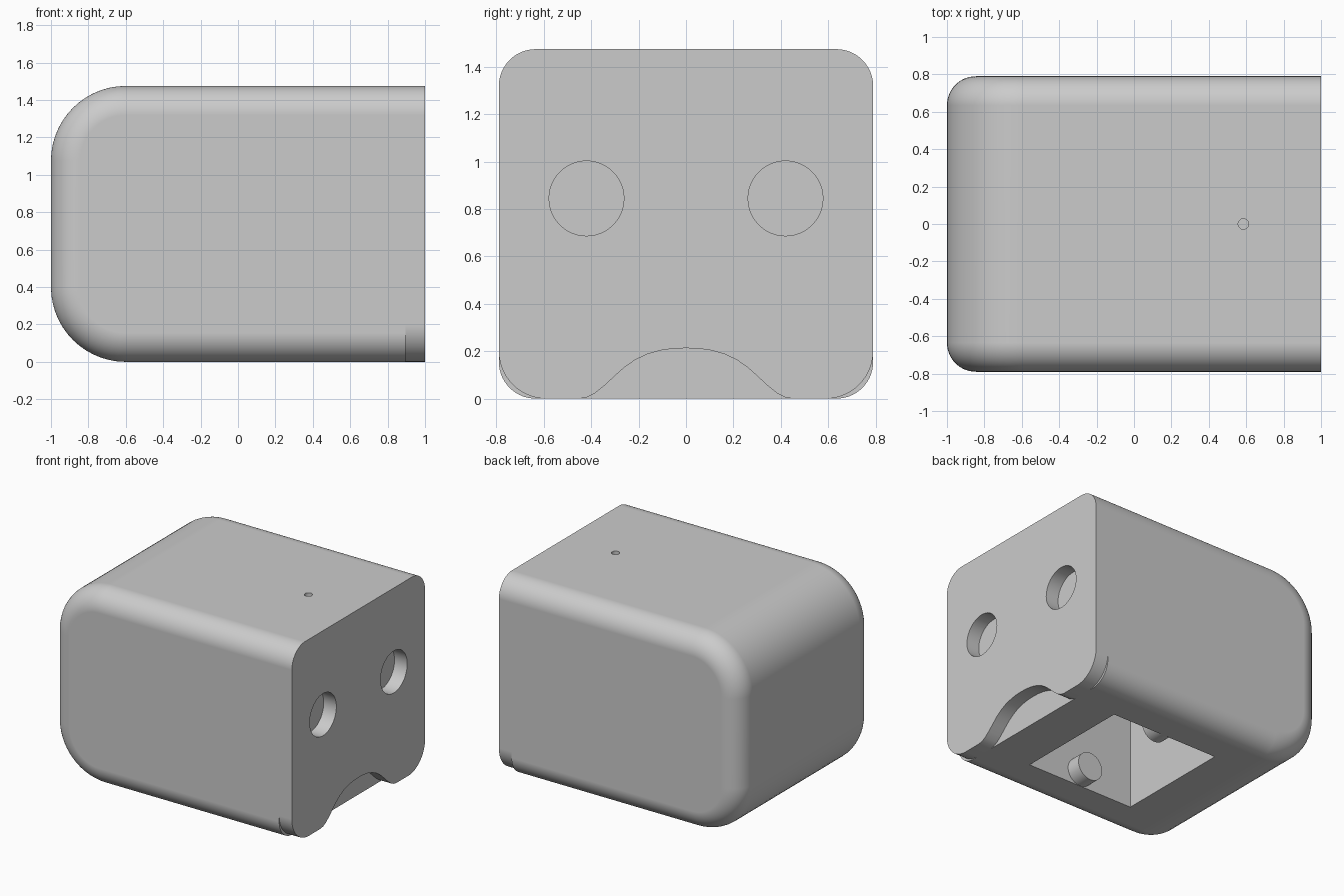
import bpy, bmesh
from math import sin, cos, pi
from mathutils import Matrix

cube = bpy.data.objects.get("Cube")
if cube:
    bpy.data.objects.remove(cube, do_unlink=True)

HALF_W, HEIGHT = 0.79, 1.475
SEAM, EDGE_R, END_R = 0.895, 0.155, 0.4
POCKET_X, POCKET = 0.105, 0.895
STEPS = 14

grey = bpy.data.materials.new("matte grey")
grey.use_nodes = True
tone = (0.6, 0.6, 0.6, 1)
grey.diffuse_color = tone
grey.node_tree.nodes["Principled BSDF"].inputs["Base Color"].default_value = tone


def finish(bm, name):
    bmesh.ops.recalc_face_normals(bm, faces=bm.faces)
    mesh = bpy.data.meshes.new(name)
    bm.to_mesh(mesh)
    bm.free()
    mesh.materials.append(grey)
    ob = bpy.data.objects.new(name, mesh)
    bpy.context.collection.objects.link(ob)
    return ob


def loft(rings, name):
    """Skin a stack of equal rings and cap both ends."""
    bm = bmesh.new()
    loops = [[bm.verts.new(p) for p in ring] for ring in rings]
    for a, b in zip(loops, loops[1:]):
        for i in range(len(a)):
            j = (i + 1) % len(a)
            bm.faces.new((a[i], a[j], b[j], b[i]))
    bm.faces.new(loops[0])
    bm.faces.new(loops[-1])
    return finish(bm, name)


def arc(cu, cv, r, start):
    """Quarter arc, counter-clockwise."""
    return [(cu + r * cos(start + pi / 2 * i / STEPS),
             cv + r * sin(start + pi / 2 * i / STEPS)) for i in range(STEPS + 1)]


def cylinder(name, r, depth, centre, axis):
    turn = {"x": Matrix.Rotation(pi / 2, 4, "Y"),
            "y": Matrix.Rotation(pi / 2, 4, "X"), "z": Matrix()}[axis]
    bm = bmesh.new()
    bmesh.ops.create_cone(bm, cap_ends=True, segments=48, radius1=r, radius2=r,
                          depth=depth, matrix=Matrix.Translation(centre) @ turn)
    return finish(bm, name)


def box(name, size, centre):
    bm = bmesh.new()
    bmesh.ops.create_cube(bm, size=1,
                          matrix=Matrix.Translation(centre) @ Matrix.Diagonal((*size, 1)))
    return finish(bm, name)


def select(ob):
    bpy.ops.object.select_all(action="DESELECT")
    ob.select_set(True)
    bpy.context.view_layer.objects.active = ob


def cut(ob, cutter):
    cutter.hide_render = True
    mod = ob.modifiers.new("cut", "BOOLEAN")
    mod.operation, mod.solver, mod.object = "DIFFERENCE", "EXACT", cutter
    select(ob)
    bpy.ops.object.modifier_apply(modifier=mod.name)
    bpy.data.objects.remove(cutter, do_unlink=True)


def smooth(ob):
    select(ob)
    bpy.ops.object.shade_smooth_by_angle(angle=pi / 6)
    mod = ob.modifiers.new("flat face normals", "WEIGHTED_NORMAL")
    mod.keep_sharp = True


# Main body: side profile with a rounded rear end, edges rolled over on both sides
def body_ring(y, inset):
    r, c = END_R - inset, -1 + END_R
    pts = [(SEAM, HEIGHT - inset)]
    pts += arc(c, HEIGHT - END_R, r, pi / 2) + arc(c, END_R, r, pi)
    pts.append((SEAM, inset))
    return [(x, y, z) for x, z in pts]


roll = [(HALF_W - EDGE_R * (1 - sin(t)), EDGE_R * (1 - cos(t)))
        for t in (pi / 2 * i / STEPS for i in range(STEPS + 1))]
body = loft([body_ring(-y, i) for y, i in reversed(roll)]
            + [body_ring(y, i) for y, i in roll], "main_body")

# Square pocket in the underside and pin hole in the top
cut(body, box("pocket_cutter", (POCKET, POCKET, 1.8), (POCKET_X, 0, 0)))
cut(body, cylinder("pin_cutter", 0.028, 0.6, (0.585, 0, HEIGHT), "z"))
smooth(body)

# Face plate: rounded outline with a bell-shaped arch in the lower edge
LOW_R = 0.2
half_bell = [(0.45, 0), (0.42, 0.005), (0.385, 0.022), (0.345, 0.054), (0.3, 0.096),
             (0.26, 0.132), (0.215, 0.163), (0.165, 0.187), (0.11, 0.203), (0.055, 0.211)]
outline = arc(HALF_W - LOW_R, LOW_R, LOW_R, -pi / 2)
outline += arc(HALF_W - EDGE_R, HEIGHT - EDGE_R, EDGE_R, 0)
outline += arc(EDGE_R - HALF_W, HEIGHT - EDGE_R, EDGE_R, pi / 2)
outline += arc(LOW_R - HALF_W, LOW_R, LOW_R, pi)
outline += [(-y, z) for y, z in half_bell] + [(0, 0.213)] + half_bell[::-1]
plate = loft([[(x, y, z) for y, z in outline] for x in (SEAM, 1)], "face_plate")

# Two round sockets through the plate, two pegs inside the pocket
for side, word in ((-1, "right"), (1, "left")):
    cut(plate, cylinder("socket_cutter", 0.158, 0.4, (1, side * 0.42, 0.845), "x"))
    peg = cylinder(word + "_pocket_peg", 0.105, 0.12,
                   (POCKET_X, side * (POCKET / 2 - 0.05), 0.106), "y")
    smooth(peg)
smooth(plate)
